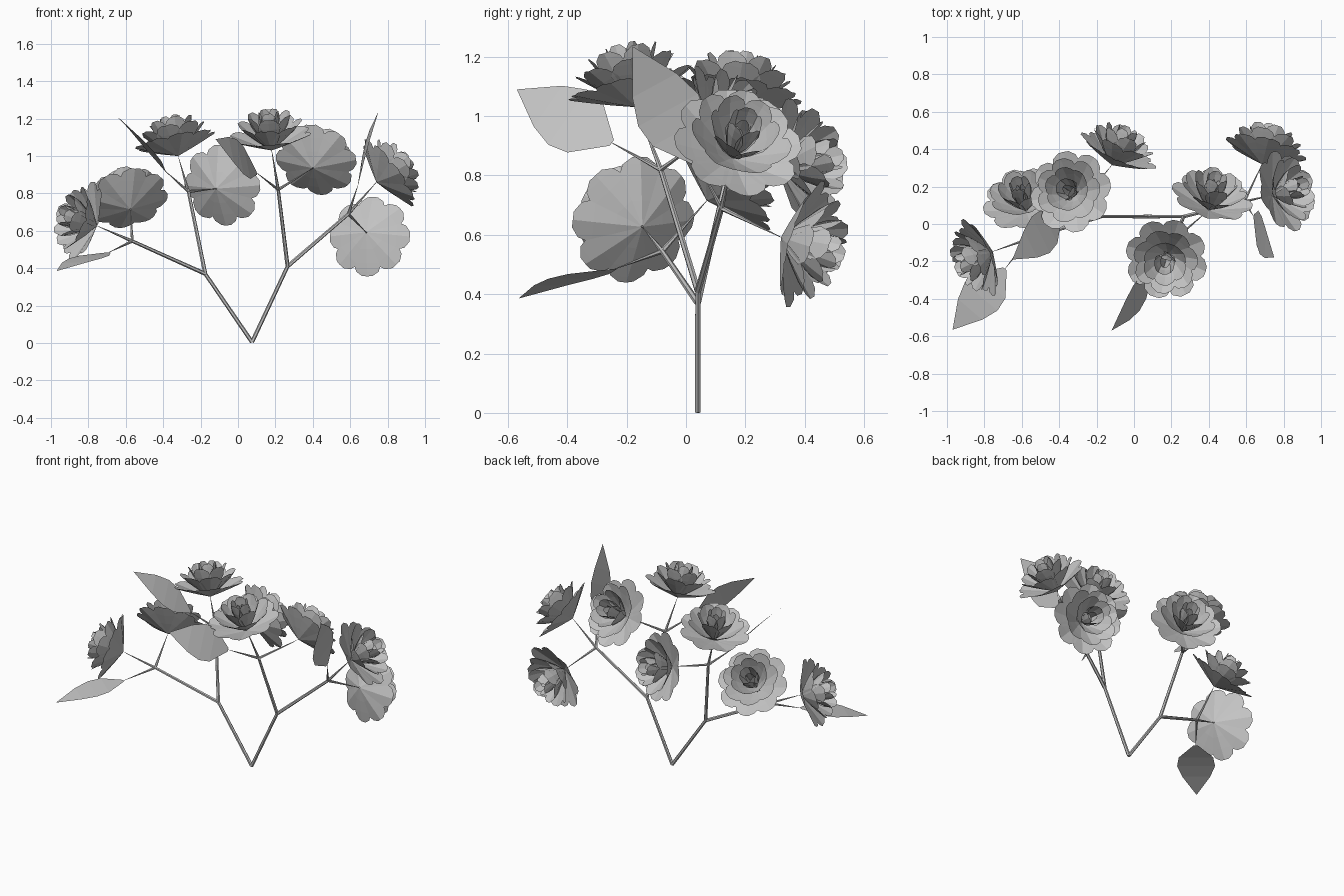
import bpy, bmesh, math
from mathutils import Vector, Matrix

cube = bpy.data.objects.get("Cube")
if cube:
    bpy.data.objects.remove(cube, do_unlink=True)

# One plain grey for everything
grey = bpy.data.materials.new("plain_grey")
grey.use_nodes = True
grey.diffuse_color = (0.55, 0.55, 0.55, 1)
grey.node_tree.nodes["Principled BSDF"].inputs["Base Color"].default_value = (0.55, 0.55, 0.55, 1)


def finish(bm, name):
    mesh = bpy.data.meshes.new(name)
    bm.to_mesh(mesh)
    bm.free()
    mesh.materials.append(grey)
    return mesh


def place(name, mesh, matrix=None):
    obj = bpy.data.objects.new(name, mesh)
    bpy.context.scene.collection.objects.link(obj)
    if matrix:
        obj.matrix_world = matrix
    return obj


# Tapered six-sided stem between two points
def stem(name, start, end, r_start, r_end):
    start, end = Vector(start), Vector(end)
    axis = end - start
    bm = bmesh.new()
    bmesh.ops.create_cone(bm, cap_ends=True, segments=6, radius1=r_start,
                          radius2=r_end, depth=axis.length)
    turn = axis.to_track_quat('Z', 'Y').to_matrix().to_4x4()
    place(name, finish(bm, name), Matrix.Translation((start + end) / 2) @ turn)


# Petal outline: distance along the petal, share of the half width
PETAL = [(0.02, 0.06), (0.38, 0.65), (0.7, 1.0), (0.9, 0.8), (1.0, 0.36)]


def add_petal(bm, spin, lift, curl, length, half_width):
    turn = Matrix.Rotation(spin, 3, 'Z')
    radius = height = last = 0.0
    rows = []
    for t, w in PETAL:
        angle = math.radians(lift + curl * (t - 0.5))
        radius += (t - last) * length * math.cos(angle)
        height += (t - last) * length * math.sin(angle)
        last = t
        cup = 0.18 * w * half_width
        row = []
        for side in (-1, 0, 1):
            rise = cup * abs(side)
            point = Vector((radius - rise * math.sin(angle), side * w * half_width,
                            height + rise * math.cos(angle)))
            row.append(bm.verts.new(turn @ point))
        rows.append(row)
    for low, high in zip(rows, rows[1:]):
        for i in range(2):
            bm.faces.new((low[i], low[i + 1], high[i + 1], high[i]))


# Bloom: rings of petals closing towards the heart
# (petal count, lift angle, curl, length, half width)
RINGS = [(8, 20, 5, 0.236, 0.077), (7, 39, 10, 0.23, 0.07),
         (6, 56, 20, 0.23, 0.06), (5, 72, 30, 0.225, 0.044), (3, 80, 20, 0.185, 0.03)]
bm = bmesh.new()
for k, (count, lift, curl, length, half_width) in enumerate(RINGS):
    for i in range(count):
        add_petal(bm, math.tau * i / count + 0.4 * k, lift, curl, length, half_width)
bloom_mesh = finish(bm, "bloom")


def bloom(name, base, facing):
    turn = Vector(facing).to_track_quat('Z', 'Y').to_matrix().to_4x4()
    place(name, bloom_mesh, Matrix.Translation(base) @ turn)


# Leaf: flat pointed blade, slightly arched, spanned by its length and width directions
LEAF = [(0.0, 0.012), (0.27, 0.105), (0.45, 0.115), (0.66, 0.085), (1.0, 0.0)]


def leaf(name, base, tip, across):
    base, tip = Vector(base), Vector(tip)
    along = tip - base
    across = Vector(across)
    across = (across - across.project(along)).normalized()
    up = along.cross(across).normalized()
    if up.z < 0:
        up = -up
    bm = bmesh.new()
    rows = []
    for t, w in LEAF:
        mid = base + along * t + up * 0.05 * t * (1 - t)
        rows.append([bm.verts.new(mid + across * w * s) for s in ((-1, 1) if w else (0,))])
    for low, high in zip(rows, rows[1:]):
        bm.faces.new(low + high[::-1])
    place(name, finish(bm, name))


# Branch skeleton
root = (0.075, 0.04, 0.005)
forks = {"right": (-0.175, 0.04, 0.37), "left": (0.265, 0.04, 0.41)}
for side, fork in forks.items():
    stem(side + "_branch", root, fork, 0.011, 0.01)

# Each twig carries two blooms (base, facing) and one leaf (base, tip, across)
TWIGS = [
    ("right_outer", "right", (-0.565, -0.08, 0.545),
     [((-0.755, -0.147, 0.627), (-0.87, -0.36, 0.28)),
      ((-0.575, 0.07, 0.715), (-0.18, 0.66, 0.66))],
     ((-0.69, -0.24, 0.485), (-0.97, -0.565, 0.385), (0.75, -0.66, 0.0))),
    ("right_inner", "right", (-0.265, 0.14, 0.81),
     [((-0.32, 0.16, 1.00), (-0.21, 0.14, 0.95)),
      ((-0.118, 0.315, 0.825), (0.4, 0.88, 0.22))],
     ((-0.39, 0.05, 0.92), (-0.65, -0.19, 1.215), (-0.22, 0.46, 0.17))),
    ("left_inner", "left", (0.215, -0.085, 0.82),
     [((0.18, -0.165, 1.03), (-0.08, -0.25, 0.95)),
      ((0.4, 0.075, 0.935), (0.2, 0.78, 0.5))],
     ((0.10, -0.25, 0.91), (-0.12, -0.57, 1.09), (-0.03, 0.12, 0.165))),
    ("left_outer", "left", (0.59, 0.12, 0.69),
     [((0.74, 0.155, 0.86), (0.74, 0.22, 0.56)),
      ((0.685, 0.32, 0.592), (0.24, 0.93, -0.27))],
     ((0.64, 0.04, 0.84), (0.75, -0.18, 1.235), (0.05, 0.86, 0.5))),
]
for name, side, tip, blooms, blade in TWIGS:
    stem(name + "_twig", forks[side], tip, 0.011, 0.009)
    for i, (base, facing) in enumerate(blooms, 1):
        stem(f"{name}_bloom_stalk_{i}", tip, base, 0.009, 0.001)
        bloom(f"{name}_bloom_{i}", base, facing)
    stem(name + "_leaf_stalk", tip, blade[0], 0.009, 0.001)
    leaf(name + "_leaf", *blade)
